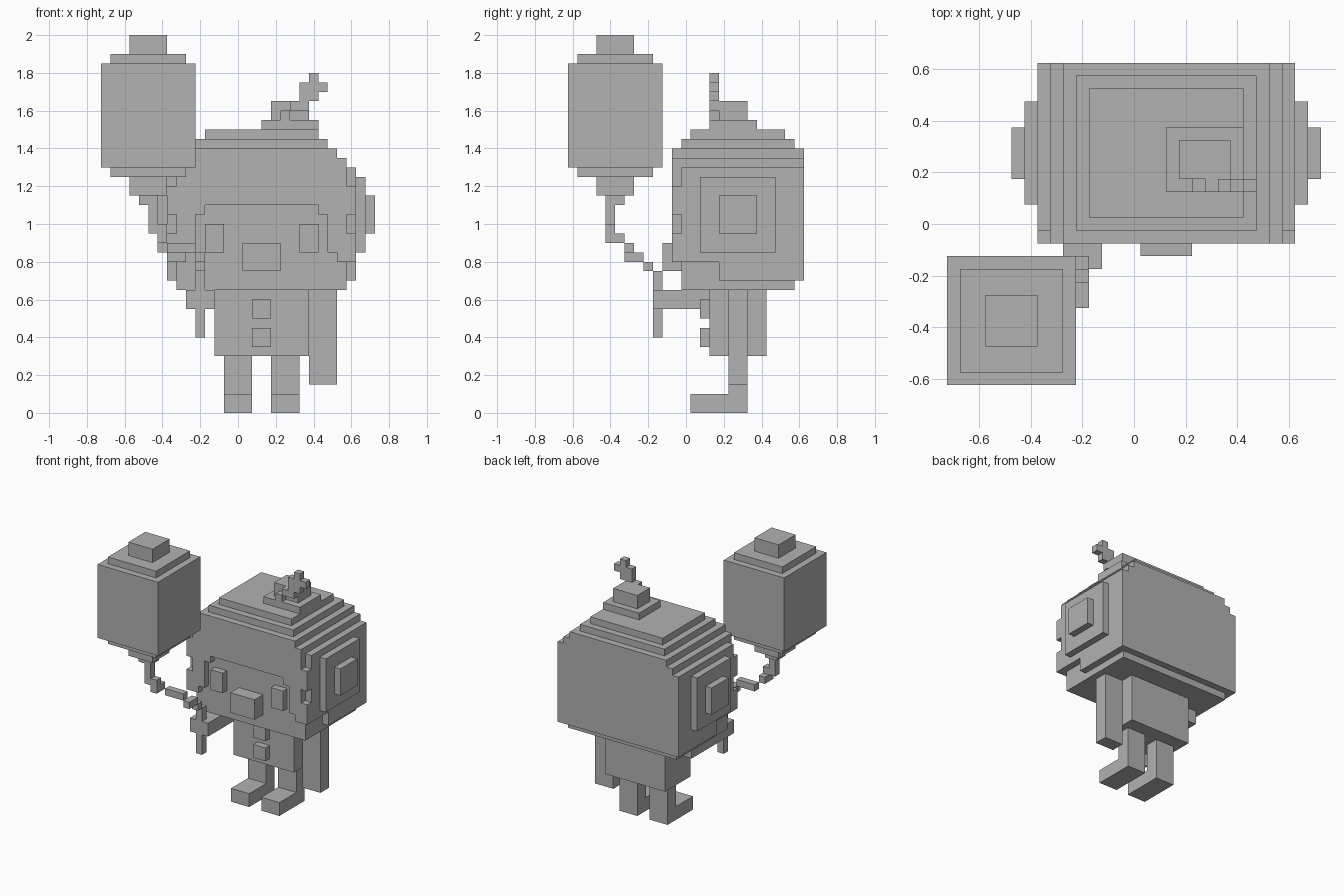
import bpy, bmesh
from mathutils import Vector

cube = bpy.data.objects.get("Cube")
if cube:
    bpy.data.objects.remove(cube, do_unlink=True)

grey = bpy.data.materials.new("plain_grey")
grey.use_nodes = True
grey.diffuse_color = (0.445, 0.445, 0.445, 1)
grey.node_tree.nodes["Principled BSDF"].inputs["Base Color"].default_value = (0.445, 0.445, 0.445, 1)

MID = 0.125  # the figure's own centre plane in x


def part(name, *boxes):
    """One object from boxes given as (x0, x1, y0, y1, z0, z1)."""
    bm = bmesh.new()
    for x0, x1, y0, y1, z0, z1 in boxes:
        lo, hi = Vector((x0, y0, z0)), Vector((x1, y1, z1))
        for v in bmesh.ops.create_cube(bm, size=1)["verts"]:
            v.co = (lo + hi) / 2 + v.co * (hi - lo)
    mesh = bpy.data.meshes.new(name)
    bm.to_mesh(mesh)
    bm.free()
    mesh.materials.append(grey)
    ob = bpy.data.objects.new(name, mesh)
    bpy.context.collection.objects.link(ob)
    return ob


def centred(half, y0, y1, z0, z1):
    return (MID - half, MID + half, y0, y1, z0, z1)


def flip(b):
    return (2 * MID - b[1], 2 * MID - b[0], *b[2:])


def pair(name, *boxes):
    part("left_" + name, *boxes)
    part("right_" + name, *[flip(b) for b in boxes])


# Head: stepped layers from chin to crown
part("head",
     centred(0.45, -0.025, 0.575, 0.65, 0.70),
     centred(0.45, -0.025, 0.175, 0.70, 0.80),
     centred(0.50, 0.175, 0.625, 0.70, 0.80),
     centred(0.50, -0.025, 0.625, 0.80, 1.30),
     centred(0.45, -0.075, 0.625, 1.30, 1.35),
     centred(0.40, -0.075, 0.625, 1.35, 1.40),
     centred(0.35, -0.025, 0.575, 1.40, 1.45),
     centred(0.30, 0.025, 0.525, 1.45, 1.50))

# Raised fringe over the forehead and locks beside the face
part("fringe",
     centred(0.45, -0.075, -0.025, 1.20, 1.30),
     centred(0.50, -0.075, -0.025, 1.10, 1.20))
pair("side_lock",
     (0.425, 0.625, -0.075, -0.025, 1.05, 1.10),
     (0.475, 0.575, -0.075, -0.025, 0.95, 1.05),
     (0.475, 0.625, -0.075, -0.025, 0.85, 0.95),
     (0.525, 0.625, -0.075, -0.025, 0.80, 0.85))

# Ears and face
pair("ear",
     (0.625, 0.675, 0.075, 0.475, 0.85, 1.25),
     (0.675, 0.725, 0.175, 0.375, 0.95, 1.15))
pair("eye", (0.325, 0.425, -0.075, -0.025, 0.85, 1.00))
part("nose", centred(0.10, -0.125, -0.025, 0.75, 0.90))

# Small hat with a stem and flower
part("hat",
     (0.125, 0.425, 0.125, 0.375, 1.50, 1.55),
     (0.175, 0.375, 0.175, 0.325, 1.55, 1.65))
part("flower_stem",
     (0.225, 0.275, 0.125, 0.175, 1.55, 1.60),
     (0.275, 0.375, 0.125, 0.175, 1.60, 1.65))
part("flower",
     (0.325, 0.425, 0.125, 0.175, 1.65, 1.70),
     (0.325, 0.475, 0.125, 0.175, 1.70, 1.75),
     (0.375, 0.425, 0.125, 0.175, 1.75, 1.80))

# Body, buttons, legs and feet
part("body", centred(0.25, 0.125, 0.425, 0.30, 0.65))
for name, z in (("upper_button", 0.50), ("lower_button", 0.35)):
    part(name, centred(0.05, 0.075, 0.125, z, z + 0.10))
pair("leg", (0.175, 0.325, 0.225, 0.325, 0.10, 0.30))
pair("foot", (0.175, 0.325, 0.025, 0.325, 0.00, 0.10))

# Left arm hangs, right arm reaches forward
part("left_arm", (0.375, 0.525, 0.225, 0.325, 0.15, 0.65))
part("right_arm", (-0.275, -0.125, -0.125, 0.325, 0.55, 0.65),
     (-0.275, -0.225, -0.175, -0.125, 0.55, 0.65),
     (-0.175, -0.125, -0.175, -0.125, 0.55, 0.65))

# Balloon string, stepping from the hand up to the knot
part("balloon_string",
     (-0.225, -0.175, -0.175, -0.125, 0.40, 0.75),
     (-0.225, -0.175, -0.225, -0.175, 0.75, 0.80),
     (-0.225, -0.175, -0.325, -0.225, 0.80, 0.85),
     (-0.375, -0.225, -0.325, -0.275, 0.85, 0.90),
     (-0.425, -0.375, -0.425, -0.325, 0.90, 0.95),
     (-0.475, -0.375, -0.425, -0.375, 0.95, 1.00),
     (-0.475, -0.425, -0.425, -0.375, 1.00, 1.10))
part("balloon_knot", (-0.525, -0.425, -0.425, -0.325, 1.10, 1.15))

# Balloon: stacked square layers about one axis
BX, BY = -0.475, -0.375
layers = ((0.10, 1.15, 1.25), (0.20, 1.25, 1.30), (0.25, 1.30, 1.85),
          (0.20, 1.85, 1.90), (0.10, 1.90, 2.00))
part("balloon", *[(BX - r, BX + r, BY - r, BY + r, a, b) for r, a, b in layers])
